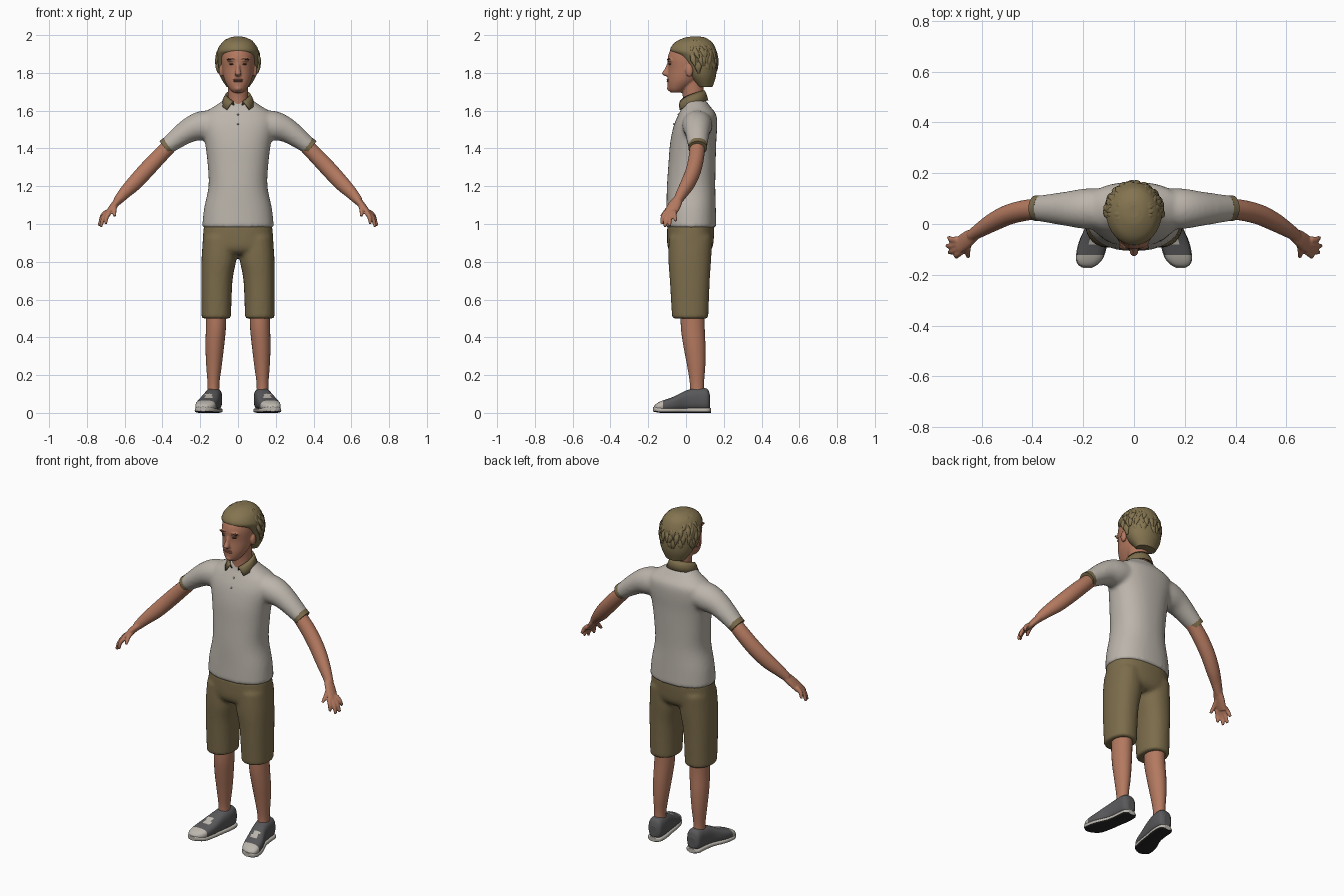
import bpy, bmesh, math, random
from mathutils import Vector

random.seed(4)
if "Cube" in bpy.data.objects:
    bpy.data.objects.remove(bpy.data.objects["Cube"])

X, Y, Z = Vector((1, 0, 0)), Vector((0, 1, 0)), Vector((0, 0, 1))


def material(name, *rgb):
    mat = bpy.data.materials.new(name)
    mat.use_nodes = True
    mat.diffuse_color = (*rgb, 1)
    mat.node_tree.nodes["Principled BSDF"].inputs["Base Color"].default_value = (*rgb, 1)
    return mat


SHIRT = material("warm grey cotton", .50, .46, .41)
OLIVE = material("olive cloth", .2, .15, .07)
SKIN = material("skin", .45, .19, .115)
LIP = material("lip", .32, .12, .08)
HAIR = material("dark blond hair", .23, .175, .08)
BROW = material("dark brown", .08, .04, .025)
SHOE = material("charcoal canvas", .1, .1, .105)
RUBBER = material("pale rubber", .5, .47, .42)
TREAD = material("black tread", .02, .02, .022)


def spline(keys, steps):
    """Smooth curve through keys of any dimension."""
    pts = [Vector(k) for k in keys]
    pts = [pts[0]] + pts + [pts[-1]]
    out = []
    for a, b, c, d in zip(pts, pts[1:], pts[2:], pts[3:]):
        for i in range(steps):
            t = i / steps
            out.append(b + ((c - a) * t + (2 * a - 5 * b + 4 * c - d) * t ** 2
                            + (3 * b - a - 3 * c + d) * t ** 3) * .5)
    return out + [pts[-1]]


def loft(bm, keys, axis=None, ref=X, n=24, power=1, steps=4):
    """Skin elliptical rings (x, y, z, radius along ref, other radius)."""
    path = spline(keys, steps)
    mid = [Vector(p[:3]) for p in path]
    rings = []
    for i, p in enumerate(path):
        t = axis or (mid[min(i + 1, len(mid) - 1)] - mid[max(i - 1, 0)]).normalized()
        u = (ref - t * ref.dot(t)).normalized()
        v = t.cross(u)
        ring = []
        for j in range(n):
            a = math.tau * j / n
            c, s = math.cos(a), math.sin(a)
            c = math.copysign(abs(c) ** power, c)
            s = math.copysign(abs(s) ** power, s)
            ring.append(bm.verts.new(mid[i] + u * c * abs(p[3]) + v * s * abs(p[4])))
        rings.append(ring)
    for r, q in zip(rings, rings[1:]):
        for j in range(n):
            bm.faces.new((r[j], r[j - 1], q[j - 1], q[j])).smooth = True
    bm.faces.new(rings[0])
    bm.faces.new(rings[-1])


def ball(bm, centre, radii):
    made = bmesh.ops.create_uvsphere(bm, u_segments=16, v_segments=10, radius=1)["verts"]
    bmesh.ops.scale(bm, vec=radii, verts=made)
    bmesh.ops.translate(bm, vec=centre, verts=made)
    for v in made:
        for f in v.link_faces:
            f.smooth = True


def finish(name, bm, mats, mirror=False, voxel=0, smooth=4, rule=None):
    bmesh.ops.recalc_face_normals(bm, faces=bm.faces)
    if rule:
        for f in bm.faces:
            f.material_index = rule(f.calc_center_median(), f.normal)
    mesh = bpy.data.meshes.new(name)
    bm.to_mesh(mesh)
    bm.free()
    for m in mats:
        mesh.materials.append(m)
    ob = bpy.data.objects.new(name, mesh)
    bpy.context.collection.objects.link(ob)
    if mirror:
        ob.modifiers.new("mirror", 'MIRROR')
    if voxel:
        mod = ob.modifiers.new("fuse", 'REMESH')
        mod.mode, mod.voxel_size, mod.use_smooth_shade = 'VOXEL', voxel, True
        mod = ob.modifiers.new("soften", 'SMOOTH')
        mod.factor, mod.iterations = .5, smooth
    return ob


# Polo shirt: torso and two sleeves fused
bm = bmesh.new()
loft(bm, [(0, .027, .98, .19, .134), (0, .027, 1.08, .18, .131), (0, .027, 1.2, .156, .128),
          (0, .032, 1.32, .161, .125), (0, .038, 1.43, .175, .122), (0, .05, 1.52, .195, .115),
          (0, .06, 1.58, .185, .1), (0, .055, 1.62, .13, .075), (0, .045, 1.66, .07, .055)],
     axis=Z, n=40, power=.88)
for s in (1, -1):
    loft(bm, [(s * .1, .06, 1.53, .07, .08), (s * .19, .06, 1.52, .078, .08),
              (s * .27, .06, 1.49, .063, .067), (s * .385, .062, 1.405, .043, .049)], ref=Z)
finish("polo_shirt", bm, [SHIRT], voxel=.011)

# Sleeve bands
bm = bmesh.new()
loft(bm, [(.366, .062, 1.42, .046, .05), (.388, .062, 1.403, .045, .05)], ref=Z)
finish("sleeve_bands", bm, [OLIVE], mirror=True)

# Folded collar, open at the front
bm = bmesh.new()
rows = []
for rx, ry, back, front, reach in ((.056, .06, 1.67, 1.63, 2.8), (.064, .068, 1.708, 1.65, 2.75),
                                   (.076, .078, 1.69, 1.635, 2.6), (.09, .088, 1.655, 1.605, 2.4)):
    row = []
    for j in range(25):
        k = j / 12 - 1
        a = k * reach
        row.append(bm.verts.new((rx * math.sin(a), .03 + ry * math.cos(a),
                                 back + (front - back) * k * k)))
    rows.append(row)
for r, q in zip(rows, rows[1:]):
    for j in range(24):
        bm.faces.new((r[j], r[j + 1], q[j + 1], q[j])).smooth = True
finish("collar", bm, [OLIVE]).modifiers.new("thickness", 'SOLIDIFY').thickness = .006

# Shirt buttons
bm = bmesh.new()
for y, z in ((-.04, 1.58), (-.063, 1.53)):
    ball(bm, (0, y, z), (.005, .005, .005))
finish("buttons", bm, [RUBBER])

# Shorts: seat and two legs fused
bm = bmesh.new()
loft(bm, [(0, .02, .84, .14, .09), (0, .022, .88, .185, .12), (0, .026, 1.0, .18, .125)],
     axis=Z, n=40, power=.85)
for s in (1, -1):
    loft(bm, [(s * .115, .022, .5, .078, .096), (s * .112, .02, .7, .083, .106),
              (s * .1, .02, .82, .093, .114), (s * .095, .024, .93, .09, .115)],
         axis=Z, power=.88)
finish("shorts", bm, [OLIVE], voxel=.011)

# Lower legs
bm = bmesh.new()
loft(bm, [(.115, .035, .56, .054, .064), (.117, .036, .45, .053, .063), (.123, .045, .35, .049, .058),
          (.127, .054, .25, .041, .048), (.13, .058, .15, .031, .037), (.13, .06, .08, .034, .04)],
     axis=Z)
finish("lower_legs", bm, [SKIN], mirror=True)

# Canvas shoes with pale toe cap and lacing panel
bm = bmesh.new()
loft(bm, [(.128, .128, .06, .02, .03), (.128, .112, .07, .041, .057), (.13, .06, .072, .046, .06),
          (.14, 0, .065, .047, .053), (.16, -.07, .047, .055, .037), (.174, -.13, .036, .052, .027),
          (.182, -.158, .03, .036, .018), (.184, -.17, .026, .012, .008)],
     axis=Y, power=.75, n=32, steps=6)


def shoe_rule(c, normal):
    lacing = -.08 < c.y < -.03 and normal.z > .5 and abs(c.x - .155) < .02
    return 1 if c.y < -.125 or lacing else 0


finish("shoes", bm, [SHOE, RUBBER], mirror=True, rule=shoe_rule)

# Soles
bm = bmesh.new()
loft(bm, [(.128, .132, .013, .02, .013), (.128, .115, .013, .043, .013), (.13, .06, .013, .047, .013),
          (.14, 0, .013, .047, .013), (.16, -.07, .013, .057, .013), (.174, -.13, .014, .055, .014),
          (.182, -.16, .018, .038, .014), (.184, -.174, .02, .014, .012)],
     axis=Y, power=.5, n=24)
finish("soles", bm, [RUBBER, TREAD], mirror=True,
       rule=lambda c, normal: 1 if normal.z < -.3 or c.z < .007 else 0)

# Arms and hands fused
bm = bmesh.new()
loft(bm, [(.34, .062, 1.435, .038, .04), (.42, .055, 1.355, .042, .041), (.49, .038, 1.28, .043, .04),
          (.55, .01, 1.215, .041, .037), (.6, -.02, 1.165, .033, .03), (.64, -.046, 1.12, .024, .023)],
     ref=Z)
loft(bm, [(.62, -.035, 1.14, .022, .022), (.655, -.06, 1.1, .034, .019),
          (.692, -.086, 1.055, .034, .014)], ref=Y)
fingers = (((.681, -.11, 1.06), (.7, -.128, 1.0)), ((.688, -.094, 1.06), (.727, -.112, .985)),
           ((.692, -.078, 1.062), (.736, -.086, .99)), ((.694, -.062, 1.066), (.729, -.053, 1.015)),
           ((.645, -.06, 1.105), (.652, -.13, 1.04)))
for root, tip in fingers:
    a, b = Vector(root), Vector(tip)
    knuckle = a.lerp(b, .5) + Vector((.006, -.004, .004))
    loft(bm, [(*a, .013, .013), (*knuckle, .012, .012), (*b, .008, .008)], ref=Y, n=12)
finish("arms", bm, [SKIN], mirror=True, voxel=.005, smooth=3)

# Head, neck, nose and ears fused
bm = bmesh.new()
loft(bm, [(0, -.05, 1.695, .025, .03), (0, -.042, 1.715, .046, .052), (0, -.014, 1.76, .071, .084),
          (0, .01, 1.82, .084, .104), (0, .02, 1.88, .089, .117), (0, .03, 1.93, .082, .106),
          (0, .035, 1.97, .05, .065)], axis=Z, n=32)
loft(bm, [(0, .045, 1.6, .06, .062), (0, .04, 1.67, .054, .057), (0, .03, 1.78, .056, .06)], axis=Z)
loft(bm, [(0, -.088, 1.855, .009, .01), (0, -.1, 1.82, .011, .014), (0, -.108, 1.795, .017, .02),
          (0, -.096, 1.782, .012, .012)], axis=Z, n=16)
ball(bm, (0, -.085, 1.717), (.02, .016, .014))
for s in (1, -1):
    ball(bm, (s * .033, -.083, 1.868), (.026, .018, .009))
    ball(bm, (s * .09, .018, 1.81), (.012, .02, .032))
finish("head", bm, [SKIN], voxel=.005, smooth=3)

# Facial details
bm = bmesh.new()
ball(bm, (.034, -.084, 1.846), (.014, .01, .004))
finish("eyes", bm, [BROW], mirror=True)
bm = bmesh.new()
ball(bm, (.036, -.09, 1.872), (.024, .011, .004))
finish("eyebrows", bm, [BROW], mirror=True)
bm = bmesh.new()
for z in (1.756, 1.764):
    ball(bm, (0, -.09, z), (.027, .013, .005))
finish("lips", bm, [LIP])

# Hair: a cap, with overlapping locks that sweep away from the crown
bm = bmesh.new()
loft(bm, [(0, .1, 1.725, .06, .04), (0, .085, 1.78, .094, .073), (0, .075, 1.84, .108, .088),
          (0, .056, 1.89, .112, .108), (0, .038, 1.92, .106, .122), (0, .04, 1.96, .085, .1),
          (0, .047, 1.985, .048, .058), (0, .05, 1.992, .02, .025)], axis=Z, n=32)


def scalp(theta, phi, lift):
    ring = math.cos(phi) * lift
    return Vector((.11 * math.sin(theta) * ring, .045 + .116 * math.cos(theta) * ring,
                   1.86 + .127 * math.sin(phi) * lift))


for row in range(7):
    phi = 1.2 - row * .3
    for j in range(20):
        theta = math.tau * (j + row % 2 / 2) / 20 + random.uniform(-.08, .08)
        bend = random.uniform(-.12, .12)
        root, mid, tip = (scalp(theta + bend * k, phi - .24 * k, 1 + .035 * k) for k in range(3))
        if tip.z < 1.925 and tip.y < .025 or tip.z < 1.77 and tip.y < .07:
            continue
        out = mid - scalp(0, 0, 0)
        loft(bm, [(*root, .006, .012), (*mid, .009, .015), (*tip, .003, .004)],
             ref=out.normalized(), n=8, steps=3)
finish("hair", bm, [HAIR])
